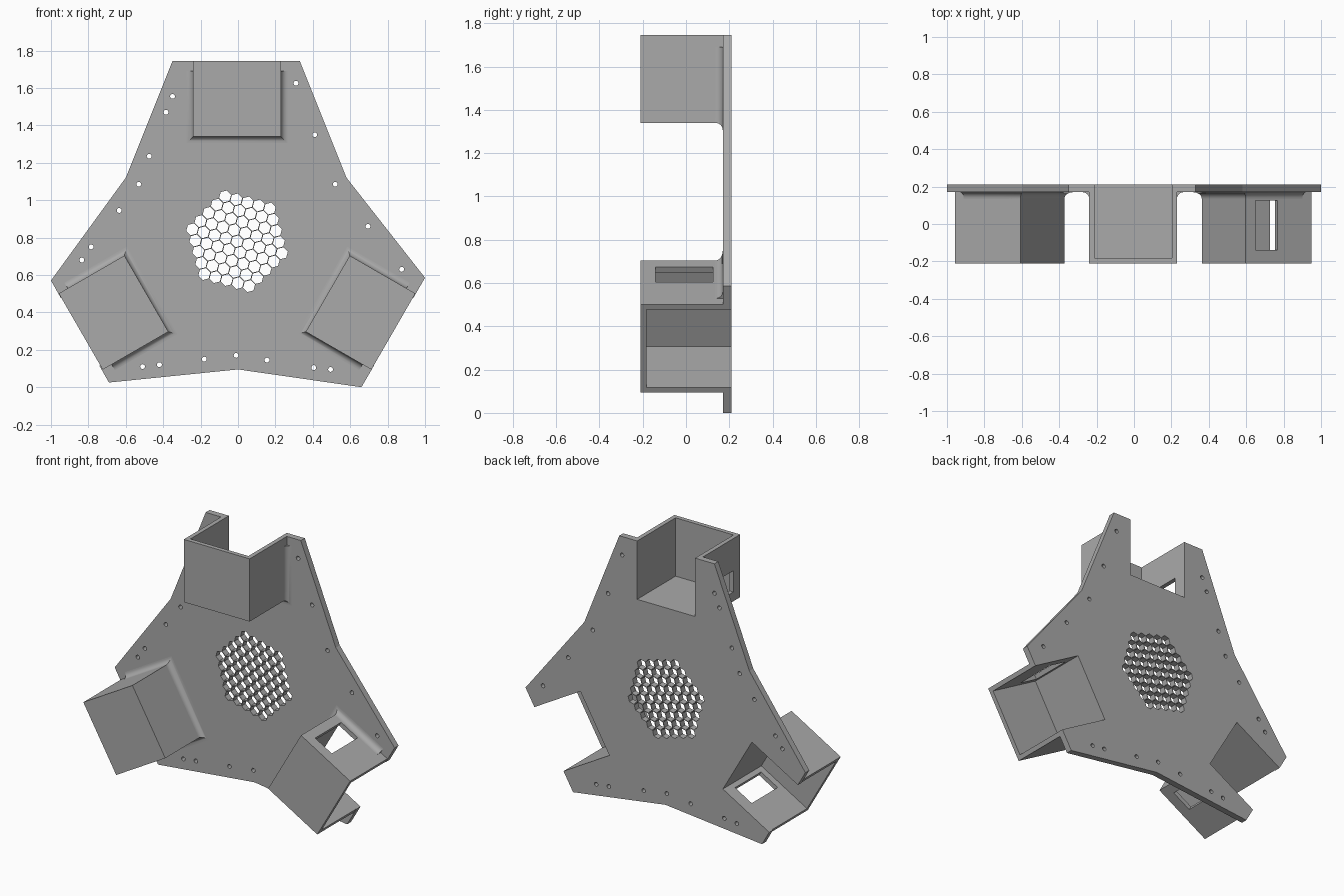
import bpy, bmesh
from math import sin, cos, pi, radians

cube = bpy.data.objects.get("Cube")
if cube:
    bpy.data.objects.remove(cube)

grey = bpy.data.materials.new("matte_grey")
grey.use_nodes = True
grey.diffuse_color = (0.4, 0.4, 0.4, 1)
grey.node_tree.nodes["Principled BSDF"].inputs["Base Color"].default_value = (0.4, 0.4, 0.4, 1)

CX, CZ = -0.005, 0.78            # hub centre
FRONT, FACE, BACK = -0.21, 0.17, 0.21
HALF, INNER, OUTER, WALL = 0.235, 0.56, 0.965, 0.028
FILLET = 0.035


def arm(k, u, v):
    """Point at sideways u and radial v on arm k."""
    t = radians(-120 * k)
    return CX + u * cos(t) - v * sin(t), CZ + u * sin(t) + v * cos(t)


def arm_rect(k, u0, u1, v0, v1):
    return [arm(k, *p) for p in ((u0, v0), (u1, v0), (u1, v1), (u0, v1))]


def ngon(x, z, r, n, turn=0):
    return [(x + r * cos(turn + 2 * pi * i / n), z + r * sin(turn + 2 * pi * i / n))
            for i in range(n)]


def add_prism(bm, outline, y0, y1):
    a = [bm.verts.new((x, y0, z)) for x, z in outline]
    b = [bm.verts.new((x, y1, z)) for x, z in outline]
    bm.faces.new(a)
    bm.faces.new(b[::-1])
    for i in range(len(a)):
        j = (i + 1) % len(a)
        bm.faces.new((a[j], a[i], b[i], b[j]))


def finish(name, bm):
    bmesh.ops.recalc_face_normals(bm, faces=bm.faces)
    mesh = bpy.data.meshes.new(name)
    bm.to_mesh(mesh)
    bm.free()
    mesh.materials.append(grey)
    ob = bpy.data.objects.new(name, mesh)
    bpy.context.collection.objects.link(ob)
    return ob


def prisms(name, outlines, y0, y1):
    bm = bmesh.new()
    for o in outlines:
        add_prism(bm, o, y0, y1)
    return finish(name, bm)


def cut(ob, *cutters):
    bpy.context.view_layer.objects.active = ob
    for c in cutters:
        c.hide_render = True
        mod = ob.modifiers.new("cut", 'BOOLEAN')
        mod.operation, mod.solver, mod.object = 'DIFFERENCE', 'EXACT', c
        bpy.ops.object.modifier_apply(modifier=mod.name)
    for c in cutters:
        bpy.data.objects.remove(c)


def pocket(k):
    return arm_rect(k, -HALF + WALL, HALF - WALL, INNER + WALL, OUTER + 0.1)


# Back plate with pockets, screw holes and honeycomb vent
plate = prisms("back_plate", [[
    (-0.35, 1.745), (0.33, 1.745), (0.58, 1.12), (1, 0.585), (0.66, 0),
    (0, 0.095), (-0.69, 0.025), (-1, 0.57), (-0.6, 1.12)]], FACE, BACK)
screws = [(-0.35, 1.555), (-0.385, 1.47), (-0.475, 1.235), (-0.53, 1.085),
          (-0.635, 0.945), (-0.785, 0.75), (-0.835, 0.68), (0.31, 1.625),
          (0.41, 1.35), (0.52, 1.085), (0.695, 0.86), (0.875, 0.63),
          (-0.51, 0.11), (-0.42, 0.12), (-0.18, 0.15), (-0.01, 0.17),
          (0.155, 0.145), (0.405, 0.105), (0.495, 0.095)]
vent, pitch, rings = [], 0.062, 4
a0, a1 = radians(-15), radians(45)
for i in range(-rings, rings + 1):
    for j in range(-rings, rings + 1):
        if abs(i + j) <= rings:
            vent.append(ngon(CX + pitch * (i * cos(a0) + j * cos(a1)),
                             CZ + pitch * (i * sin(a0) + j * sin(a1)),
                             0.033, 6, radians(15)))
cut(plate,
    prisms("pocket_cutter", [pocket(k) for k in range(3)], 0, 0.4),
    prisms("screw_cutter", [ngon(x, z, 0.013, 16) for x, z in screws], 0, 0.4),
    prisms("vent_cutter", vent, 0, 0.4))

for k in range(3):
    # Open box with a window in one side wall
    box = prisms(f"arm_box_{k + 1}", [arm_rect(k, -HALF, HALF, INNER, OUTER)], FRONT, FACE)
    cut(box,
        prisms("inside_cutter", [pocket(k)], FRONT + WALL, 0.4),
        prisms("window_cutter", [arm_rect(k, -HALF - 0.1, -HALF + 0.1, 0.62, 0.757)],
               -0.14, 0.125))

    # Concave fillet where the box meets the plate
    bm = bmesh.new()
    rows = []
    steps = 8
    for s in range(steps + 1):
        a = pi / 2 * s / steps
        d, y = FILLET * (1 - cos(a)), FACE - FILLET * (1 - sin(a))
        w, end = HALF + d, OUTER - 0.055
        path = [(-w, end), (-w, INNER - d), (w, INNER - d), (w, end)]
        rows.append([bm.verts.new((x, y, z)) for x, z in (arm(k, *p) for p in path)])
    # Hidden row along the root closes the strip
    root = [(-HALF, end), (-HALF, INNER), (HALF, INNER), (HALF, end)]
    rows.append([bm.verts.new((x, FACE, z)) for x, z in (arm(k, *p) for p in root)])
    for r, q in zip(rows, rows[1:] + rows[:1]):
        for i in range(3):
            bm.faces.new((r[i], r[i + 1], q[i + 1], q[i]))
    bm.faces.new([r[0] for r in rows])
    bm.faces.new([r[3] for r in rows][::-1])
    fillet = finish(f"box_fillet_{k + 1}", bm)
    bpy.ops.object.select_all(action='DESELECT')
    fillet.select_set(True)
    bpy.context.view_layer.objects.active = fillet
    bpy.ops.object.shade_smooth_by_angle(angle=radians(30))
